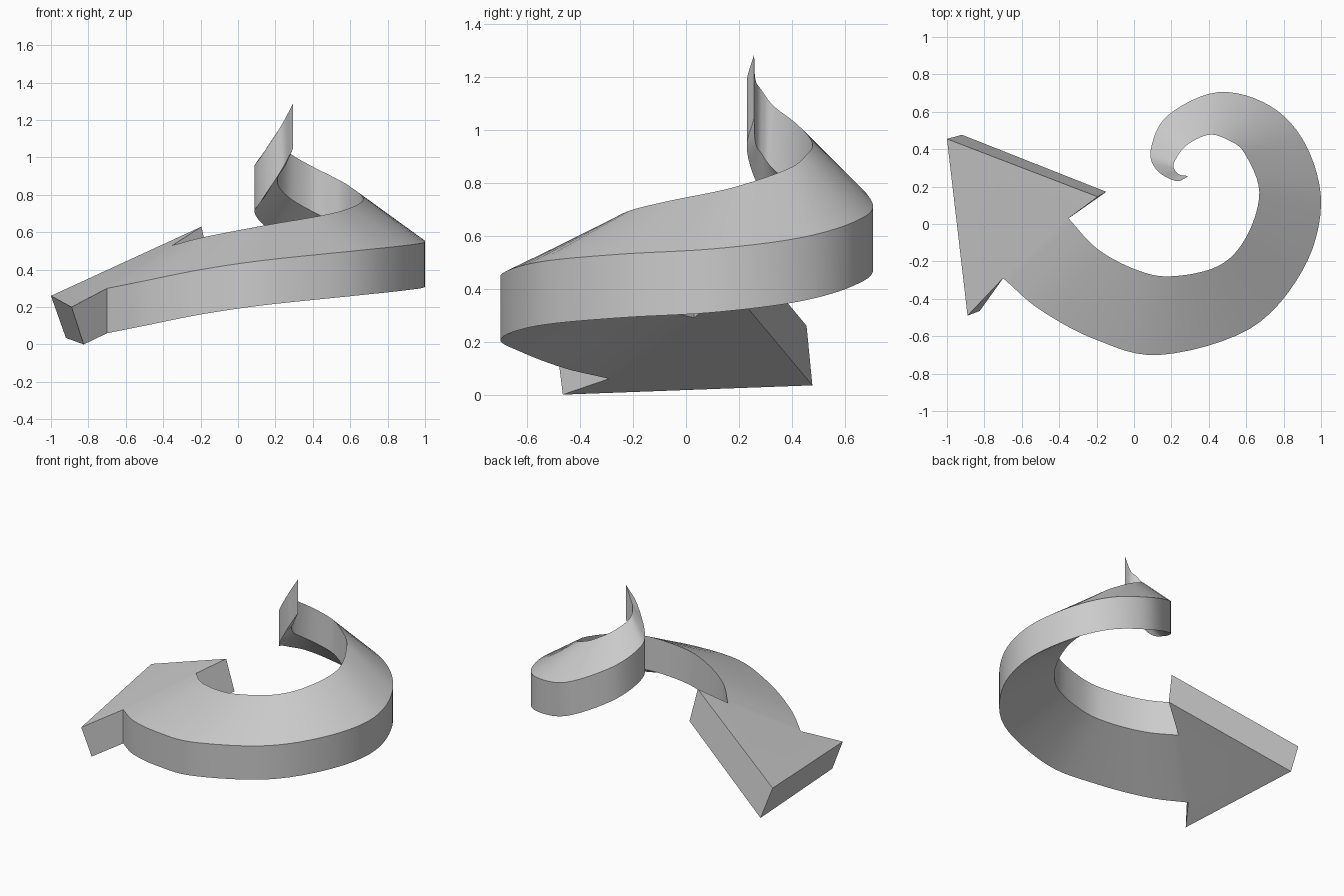
import bpy
import bmesh
import math
from mathutils import Vector

cube = bpy.data.objects.get("Cube")
if cube:
    bpy.data.objects.remove(cube)

BAND_HEIGHT = 0.24
STEPS = 6

# Paired stations along the top of the spiral: outer rim, inner rim
stations = [
    ((-.70, -.29, .30), (-.35, .03, .53)),
    ((-.50, -.46, .34), (-.20, -.13, .57)),
    ((-.20, -.62, .40), (0, -.24, .61)),
    ((.14, -.70, .45), (.19, -.28, .645)),
    ((.62, -.56, .50), (.45, -.225, .69)),
    ((.90, -.25, .53), (.60, -.07, .73)),
    ((1, .10, .55), (.67, .17, .78)),
    ((.92, .42, .59), (.59, .38, .85)),
    ((.73, .63, .65), (.50, .45, .90)),
    ((.45, .705, .72), (.40, .477, .95)),
    ((.18, .58, .85), (.28, .42, 1.02)),
    ((.09, .40, .94), (.215, .33, 1.09)),
    ((.12, .29, 1.0), (.22, .285, 1.15)),
    ((.225, .23, 1.16), (.25, .262, 1.19)),
    ((.293, .257, 1.285), (.293, .257, 1.285)),
]


def smooth_path(points):
    """Pass a smooth curve through every point."""
    pts = [Vector(p) for p in points]
    pts = [pts[0] * 2 - pts[1]] + pts + [pts[-1] * 2 - pts[-2]]
    path = []
    for a, b, c, d in zip(pts, pts[1:], pts[2:], pts[3:]):
        for k in range(STEPS):
            t = k / STEPS
            path.append(b + (c - a) * t / 2
                        + (a * 2 - b * 5 + c * 4 - d) * t ** 2 / 2
                        + (b * 3 - a - c * 3 + d) * t ** 3 / 2)
    path.append(pts[-2])
    return path


def make_material(name, color):
    mat = bpy.data.materials.new(name)
    mat.use_nodes = True
    mat.diffuse_color = color
    for node in mat.node_tree.nodes:
        if node.type == 'BSDF_PRINCIPLED':
            node.inputs["Base Color"].default_value = color
    return mat


bm = bmesh.new()
drop = Vector((0, 0, -BAND_HEIGHT))

# Spiral band: top rims and the same rims dropped straight down
rows = []
for outer, inner in zip(*(smooth_path(side) for side in zip(*stations))):
    rows.append([bm.verts.new(p) for p in (outer, inner, inner + drop, outer + drop)])
for near, far in zip(rows, rows[1:]):
    for i in range(4):
        j = (i + 1) % 4
        bm.faces.new((near[i], far[i], far[j], near[j]))

# Arrow head: barbs and point lean outward at the top, joined to the band start
barb_out = [bm.verts.new(p) for p in ((-.89, -.49, .20), (-.825, -.465, 0))]
point = [bm.verts.new(p) for p in ((-1, .455, .26), (-.92, .477, .035))]
barb_in = [bm.verts.new(p) for p in ((-.195, .146, .63), (-.148, .172, .40))]
start = rows[0]
outline = [(start[0], start[3]), barb_out, point, barb_in, (start[1], start[2])]
for side in range(2):
    bm.faces.new([pair[side] for pair in outline])
for a, b in zip(outline, outline[1:]):
    bm.faces.new((a[0], b[0], b[1], a[1]))

# Close the thin tip and tidy the surface
bmesh.ops.remove_doubles(bm, verts=bm.verts, dist=0.0005)
bmesh.ops.recalc_face_normals(bm, faces=bm.faces)

mesh = bpy.data.meshes.new("spiral_arrow")
bm.to_mesh(mesh)
bm.free()
arrow = bpy.data.objects.new("spiral_arrow", mesh)
bpy.context.collection.objects.link(arrow)
mesh.materials.append(make_material("plain_grey", (.6, .6, .6, 1)))

bpy.ops.object.select_all(action='DESELECT')
arrow.select_set(True)
bpy.context.view_layer.objects.active = arrow
bpy.ops.object.shade_smooth_by_angle(angle=math.radians(30))
